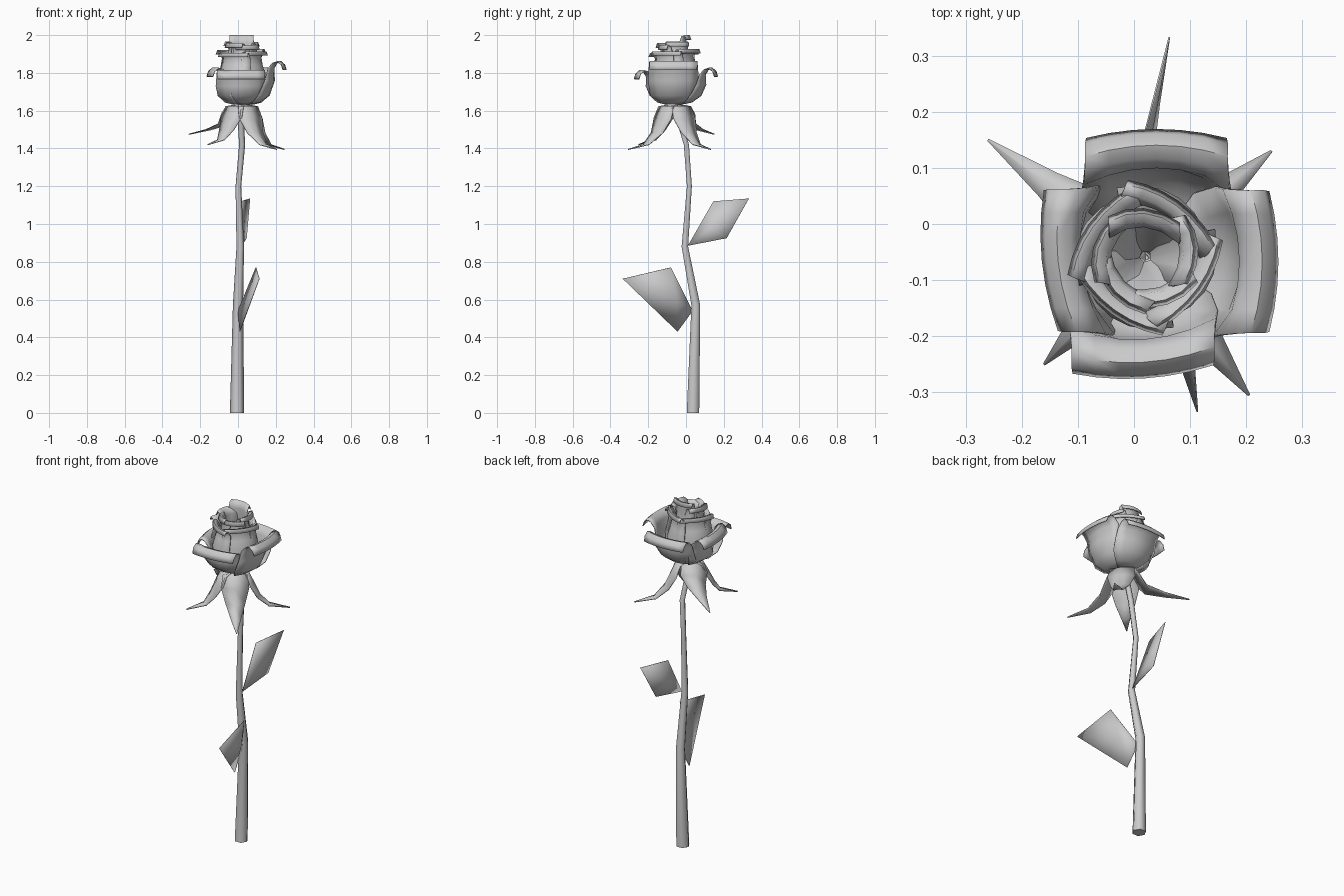
import bpy, math
from mathutils import Vector


def make(name, verts, faces, angle=60, thick=0.0):
    me = bpy.data.meshes.new(name)
    me.from_pydata(verts, [], faces)
    me.update()
    ob = bpy.data.objects.new(name, me)
    bpy.context.collection.objects.link(ob)
    bpy.context.view_layer.objects.active = ob
    for o in bpy.context.selected_objects:
        o.select_set(False)
    ob.select_set(True)
    bpy.ops.object.shade_smooth_by_angle(angle=math.radians(angle))
    if thick:
        mod = ob.modifiers.new("thickness", 'SOLIDIFY')
        mod.thickness = thick
        mod.offset = 0
    return ob


def blade(name, centre, deg, rows, cols=5, skew=0.0, shift=0.0):
    """Sheet running outward; rows are (distance, z, half width, edge sag)."""
    a = math.radians(deg)
    out, side = Vector((math.cos(a), math.sin(a))), Vector((-math.sin(a), math.cos(a)))
    verts, faces = [], []
    for r, z, w, sag in rows:
        for j in range(cols):
            s = 2 * j / (cols - 1) - 1
            p = Vector(centre) + out * (r - sag * s * s + skew * s * w) + side * (s * w + shift)
            verts.append((p.x, p.y, z))
    for i in range(len(rows) - 1):
        for j in range(cols - 1):
            k = i * cols + j
            faces.append((k, k + 1, k + cols + 1, k + cols))
    return make(name, verts, faces, thick=.005)


# Stem: tapered, bent hexagonal tube
path = [(-.005, .037, 0, .038), (0, .052, .57, .027), (.012, -.006, .88, .02),
        (.002, .018, 1.2, .015), (.022, .002, 1.42, .016), (.01, -.06, 1.63, .017)]
n = 6
sv = [(x + r * math.cos(math.tau * k / n), y + r * math.sin(math.tau * k / n), z)
      for x, y, z, r in path for k in range(n)]
sf = [(i * n + k, i * n + (k + 1) % n, (i + 1) * n + (k + 1) % n, (i + 1) * n + k)
      for i in range(len(path) - 1) for k in range(n)]
sf += [tuple(range(n))[::-1], tuple(range(n * len(path) - n, n * len(path)))]
make("stem", sv, sf, 65)


# Leaves: four corners around a creased midpoint
def leaf(name, base, top, tip, low, mid):
    make(name, [base, top, tip, low, mid],
         [(0, 1, 4), (1, 2, 4), (2, 3, 4), (3, 0, 4)], thick=.003)


leaf("upper_leaf", (.02, .01, .885), (.015, .145, 1.12), (.063, .333, 1.135),
     (.045, .215, .925), (.025, .13, .98))
leaf("lower_leaf", (0, .035, .54), (.095, -.08, .77), (.113, -.335, .71),
     (.01, -.045, .43), (.055, -.05, .6))

# Sepals: drooping pointed blades, each with its own tip
core = (.02, -.06)
for i, (tx, ty, tz) in enumerate([(-.26, .15, 1.475), (.245, .13, 1.395),
                                  (.205, -.305, 1.395), (-.16, -.25, 1.42)]):
    dx, dy = tx - core[0], ty - core[1]
    R = math.hypot(dx, dy)
    h = tz - 1.4
    blade(f"sepal_{i+1}", core, math.degrees(math.atan2(dy, dx)),
          [(.005, 1.632, .025, 0), (.07, 1.622, .065, .015), (.1, 1.56 + h * .3, .075, .022),
           (.135, 1.485 + h * .6, .052, .018), (R * .65, 1.425 + h, .026, .01),
           (R, 1.4 + h, .002, 0)], 3)

# Outer petals: wide bowls with rolled lips (angle, reach, top, skew, shift)
outer = (.03, -.055)
for i, (deg, reach, top, skew, shift) in enumerate([
        (0, .225, 1.86, 0, -.012), (90, .222, 1.825, 0, -.01),
        (180, .192, 1.825, -.1, .01), (270, .218, 1.812, -.06, -.014)]):
    d = reach - .22
    h = top - 1.82
    blade(f"outer_petal_{i+1}", outer, deg,
          [(.01, 1.63, .025, .005), (.085, 1.645, .085, .035), (.135, 1.68, .122, .058),
           (.158 + d, 1.735 + h * .6, .133, .05), (.155 + d, 1.785 + h, .13, .03),
           (.171 + d, 1.812 + h, .128, .022), (.193 + d, 1.82 + h, .127, .02),
           (.212 + d, 1.803 + h, .127, .018), (.22 + d, 1.775 + h, .125, .016)], 7, skew, shift)

# Middle petals: wrap the bud, lip curls out near the top
for i, deg in enumerate((-30, 60, 150, 240)):
    h = (0, .012, .006, -.008)[i]
    blade(f"middle_petal_{i+1}", core, deg,
          [(.01, 1.635, .03, .005), (.085, 1.66, .08, .035), (.118, 1.72, .102, .05),
           (.12, 1.78, .105, .05), (.1, 1.84, .095, .04), (.086, 1.88 + h, .09, .03),
           (.094, 1.908 + h, .093, .024), (.107, 1.912 + h, .095, .022),
           (.115, 1.892 + h, .095, .022)], 7, .1)

# Inner petals: tight spiral around the open heart, rising to the top
for i, (deg, top, R, w) in enumerate([(92, 1.998, .08, .063), (10, 1.962, .09, .06),
                                      (-65, 1.945, .088, .065), (-130, 1.955, .085, .065),
                                      (170, 1.965, .088, .06)]):
    blade(f"inner_petal_{i+1}", (.02, -.058), deg,
          [(.01, 1.65, .02, .004), (.075, 1.68, .06, .03), (.09, 1.76, .075, .035),
           (.075, 1.86, .068, .032), (R - .025, top - .035, w, .025),
           (R - .018, top - .006, w, .022), (R - .004, top, w, .02),
           (R + .004, top - .022, w, .02)], 5, .12)
